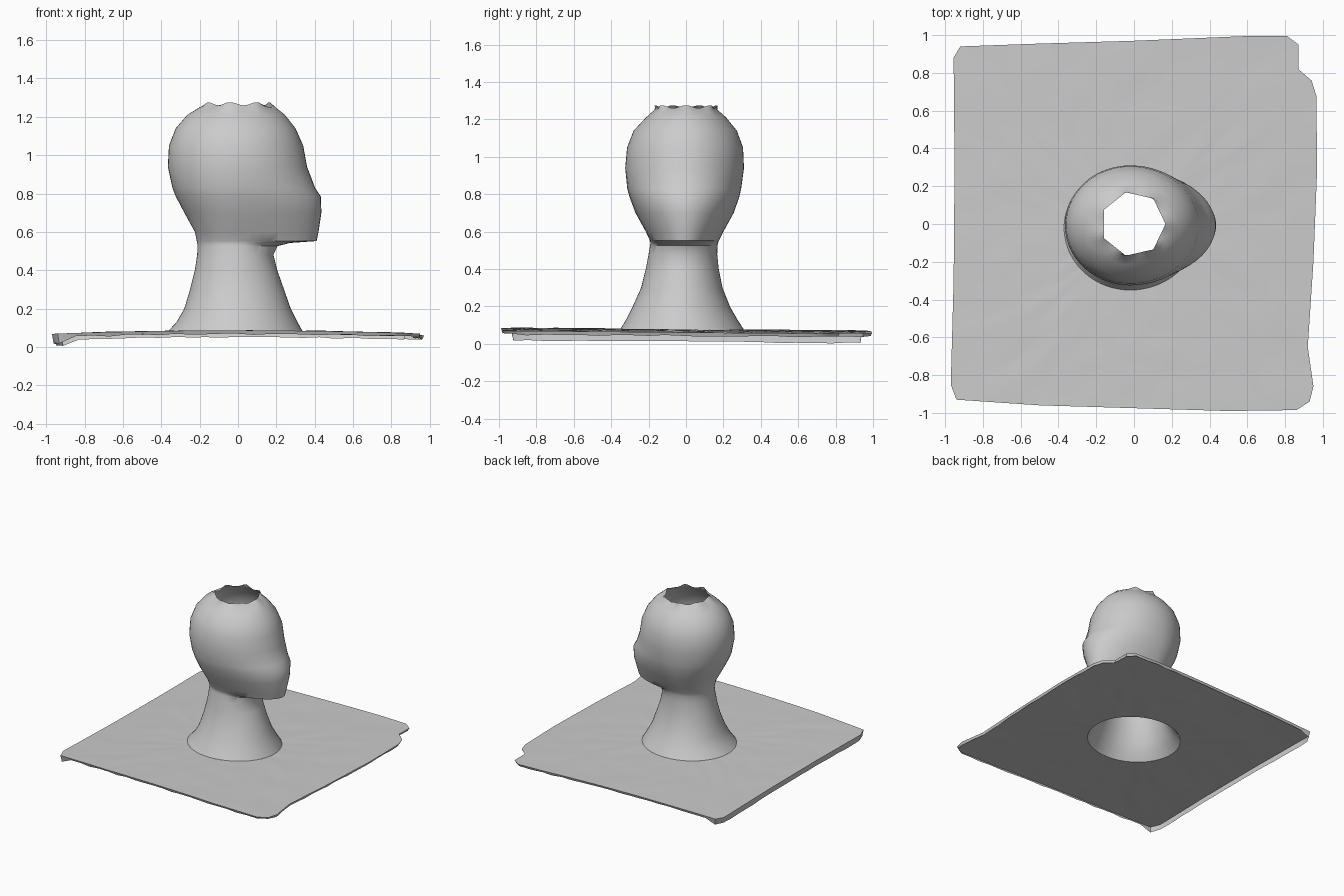
import bpy, bmesh, math, random
from mathutils import Vector

if "Cube" in bpy.data.objects:
    bpy.data.objects.remove(bpy.data.objects["Cube"])

random.seed(4)
N = 56

clay = bpy.data.materials.new("warm_grey_clay")
clay.diffuse_color = (0.6, 0.6, 0.6, 1)
clay.use_nodes = True
clay.node_tree.nodes["Principled BSDF"].inputs["Base Color"].default_value = clay.diffuse_color


def sheet_height(x, y):
    return 0.078 - 0.018 * x * x - 0.008 * y


def finish(bm, name, angle):
    mesh = bpy.data.meshes.new(name)
    bm.to_mesh(mesh)
    bm.free()
    mesh.materials.append(clay)
    ob = bpy.data.objects.new(name, mesh)
    bpy.context.collection.objects.link(ob)
    bpy.ops.object.select_all(action='DESELECT')
    ob.select_set(True)
    bpy.context.view_layer.objects.active = ob
    bpy.ops.object.shade_smooth_by_angle(angle=math.radians(angle))


def skin(bm, rings):
    for a, b in zip(rings, rings[1:]):
        n = len(a)
        for i in range(n):
            j = (i + 1) % n
            bm.faces.new((a[i], a[j], b[j], b[i]))


def oval(a, x0, x1, y0, y1):
    """Point on an egg-shaped ring whose four extents are given."""
    cx, cy = -0.02, (y0 + y1) / 2
    c, s = math.cos(a), math.sin(a)
    return cx + c * (x1 - cx if c > 0 else cx - x0), cy + s * (y1 - y0) / 2


# Hollow head and neck: height, back, face, right side, left side
SECTIONS = [
    (0.085, -0.37, 0.34, -0.35, 0.31),
    (0.13, -0.32, 0.31, -0.32, 0.275),
    (0.20, -0.28, 0.275, -0.285, 0.235),
    (0.30, -0.25, 0.24, -0.24, 0.195),
    (0.40, -0.225, 0.205, -0.215, 0.175),
    (0.48, -0.213, 0.185, -0.20, 0.167),
    (0.525, -0.211, 0.205, -0.192, 0.168),
    (0.542, -0.213, 0.27, -0.19, 0.172),
    (0.552, -0.215, 0.41, -0.193, 0.176),
    (0.60, -0.225, 0.42, -0.215, 0.20),
    (0.70, -0.28, 0.435, -0.27, 0.255),
    (0.785, -0.325, 0.432, -0.302, 0.285),
    (0.83, -0.342, 0.402, -0.314, 0.295),
    (0.94, -0.366, 0.36, -0.325, 0.31),
    (1.05, -0.36, 0.34, -0.315, 0.305),
    (1.14, -0.325, 0.30, -0.28, 0.272),
    (1.21, -0.265, 0.245, -0.215, 0.215),
    (1.25, -0.20, 0.195, -0.17, 0.17),
]
bm = bmesh.new()
rings = []
for k, (z, *ext) in enumerate(SECTIONS):
    ring = []
    for i in range(N):
        a = math.tau * i / N
        x, y = oval(a, *ext)
        ring.append(bm.verts.new((x, y, sheet_height(x, y) if k == 0 else z)))
    rings.append(ring)

# Torn seven-sided opening at the crown
rim = []
for i in range(N):
    a = math.tau * i / N
    w = math.tau / 7
    r = 0.172 * math.cos(w / 2) / math.cos((a % w) - w / 2)
    rim.append(bm.verts.new((r * math.cos(a) - 0.005, r * math.sin(a),
                             1.268 + 0.008 * math.cos(7 * a))))
rings.append(rim)
skin(bm, rings)
finish(bm, "head_and_neck", 40)

# Uneven base sheet, counterclockwise outline
OUTLINE = [(0.97, 0.3), (0.965, 0.68), (0.94, 0.76), (0.87, 0.82), (0.87, 0.95),
           (0.81, 0.995), (0.6, 0.995), (0, 0.97), (-0.5, 0.955), (-0.92, 0.94),
           (-0.955, 0.88), (-0.95, 0.3), (-0.955, -0.3), (-0.97, -0.85),
           (-0.94, -0.93), (-0.5, -0.96), (0, -0.975), (0.5, -0.99),
           (0.86, -0.985), (0.93, -0.94), (0.95, -0.86), (0.92, -0.65),
           (0.95, -0.2)]
border = []
for p, q in zip(OUTLINE, OUTLINE[1:] + OUTLINE[:1]):
    p, q = Vector(p), Vector(q)
    steps = max(1, round((q - p).length / 0.09))
    border += [p.lerp(q, s / steps) for s in range(steps)]

bm = bmesh.new()
rings = []
LAYERS = 9
for k in range(LAYERS + 1):
    t = k / LAYERS
    ring = []
    for p in border:
        hole = Vector(oval(math.atan2(p.y, p.x), *SECTIONS[0][1:]))
        x, y = hole.lerp(p, t)
        z = sheet_height(x, y)
        if 0 < k < LAYERS:
            z += random.uniform(-0.003, 0.003)
        ring.append(bm.verts.new((x, y, z)))
    rings.append(ring)
# Edge curled under, deepest along the back of the head's side
lip = []
for p in border:
    drop = 0.045 if p.x < -0.9 else 0.015
    z = sheet_height(p.x, p.y) - drop - random.uniform(0, 0.008)
    lip.append(bm.verts.new((p.x * 0.992, p.y * 0.992, z)))
rings.append(lip)
skin(bm, rings[::-1])
bmesh.ops.recalc_face_normals(bm, faces=bm.faces)
top = max(bm.faces, key=lambda f: f.calc_area())
if top.normal.z < 0:
    bmesh.ops.reverse_faces(bm, faces=bm.faces)
finish(bm, "base_sheet", 40)
